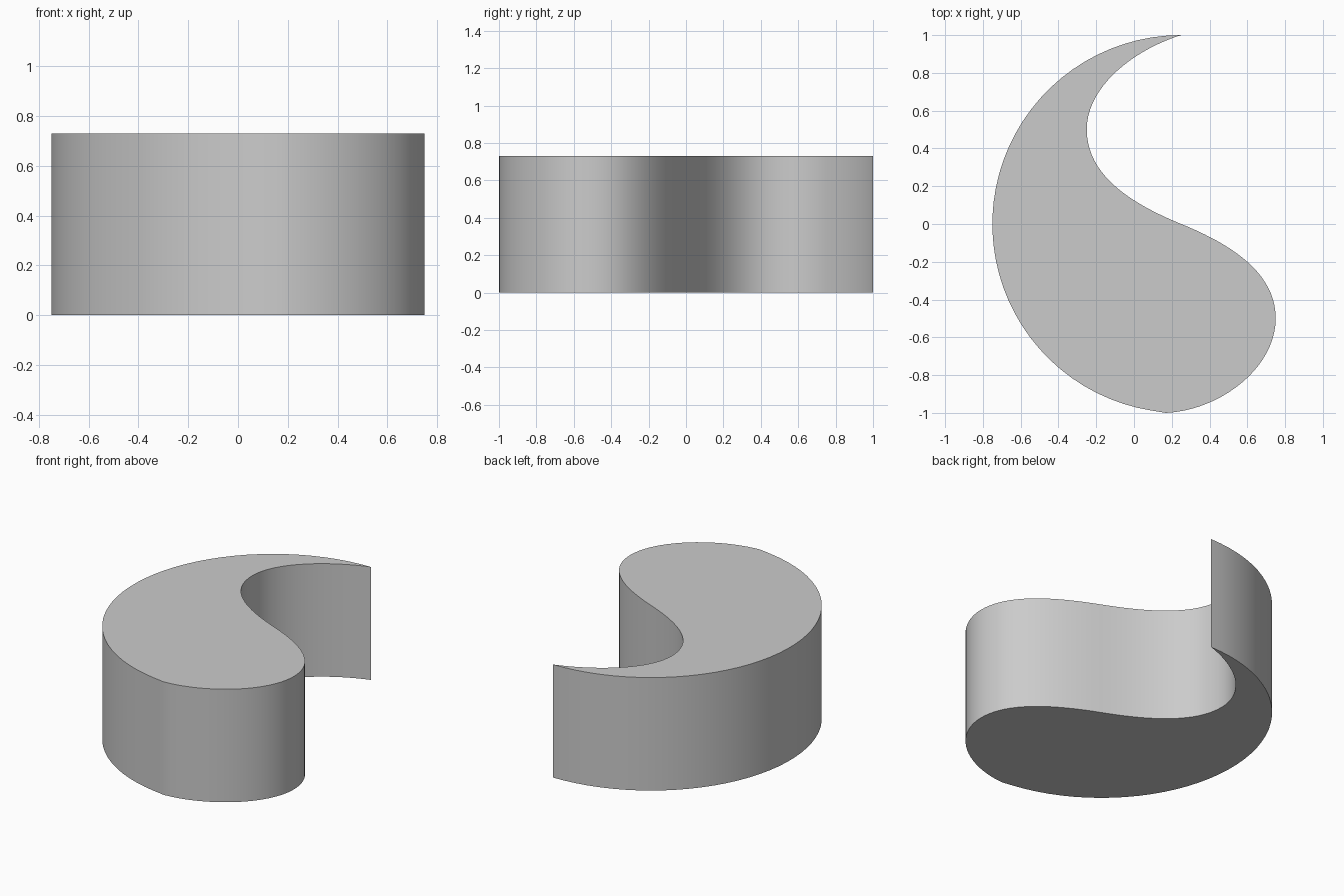
import bpy, bmesh, math
from mathutils import Vector
from mathutils.geometry import interpolate_bezier

cube = bpy.data.objects.get("Cube")
if cube:
    bpy.data.objects.remove(cube, do_unlink=True)

HEIGHT = 0.73
STEPS = 20

# Material
grey = bpy.data.materials.new("mid grey")
grey.use_nodes = True
colour = (0.6, 0.6, 0.6, 1)
grey.diffuse_color = colour
grey.node_tree.nodes["Principled BSDF"].inputs["Base Color"].default_value = colour

# Outline, counter-clockwise: the large outer arc from the tip to the base
start, end = math.radians(90), math.radians(265.4)
outline = []
for i in range(2 * STEPS):
    a = start + (end - start) * i / (2 * STEPS)
    outline.append(Vector((0.25 + math.cos(a), math.sin(a))))

# Then the rounded head, the S-shaped waist and the hollow back to the tip
bends = [
    ((0.17, -1), (0.46, -0.985), (0.75, -0.76), (0.75, -0.5)),
    ((0.75, -0.5), (0.75, -0.26), (0.52, -0.11), (0.25, 0)),
    ((0.25, 0), (-0.02, 0.11), (-0.25, 0.26), (-0.25, 0.5)),
    ((-0.25, 0.5), (-0.25, 0.74), (0.02, 0.93), (0.25, 1)),
]
for bend in bends:
    outline += interpolate_bezier(*[Vector(p) for p in bend], STEPS + 1)[:-1]

# Solid: extrude the outline upwards
bm = bmesh.new()
base = bm.faces.new([bm.verts.new((p.x, p.y, 0)) for p in outline])
top = bmesh.ops.extrude_face_region(bm, geom=[base], use_keep_orig=True)
bmesh.ops.translate(bm, vec=(0, 0, HEIGHT),
                    verts=[v for v in top["geom"] if isinstance(v, bmesh.types.BMVert)])
bmesh.ops.recalc_face_normals(bm, faces=bm.faces)
mesh = bpy.data.meshes.new("curved_teardrop_block")
bm.to_mesh(mesh)
bm.free()
mesh.materials.append(grey)

block = bpy.data.objects.new("curved_teardrop_block", mesh)
bpy.context.collection.objects.link(block)
bpy.context.view_layer.objects.active = block
block.select_set(True)
bpy.ops.object.shade_smooth_by_angle(angle=math.radians(30))
